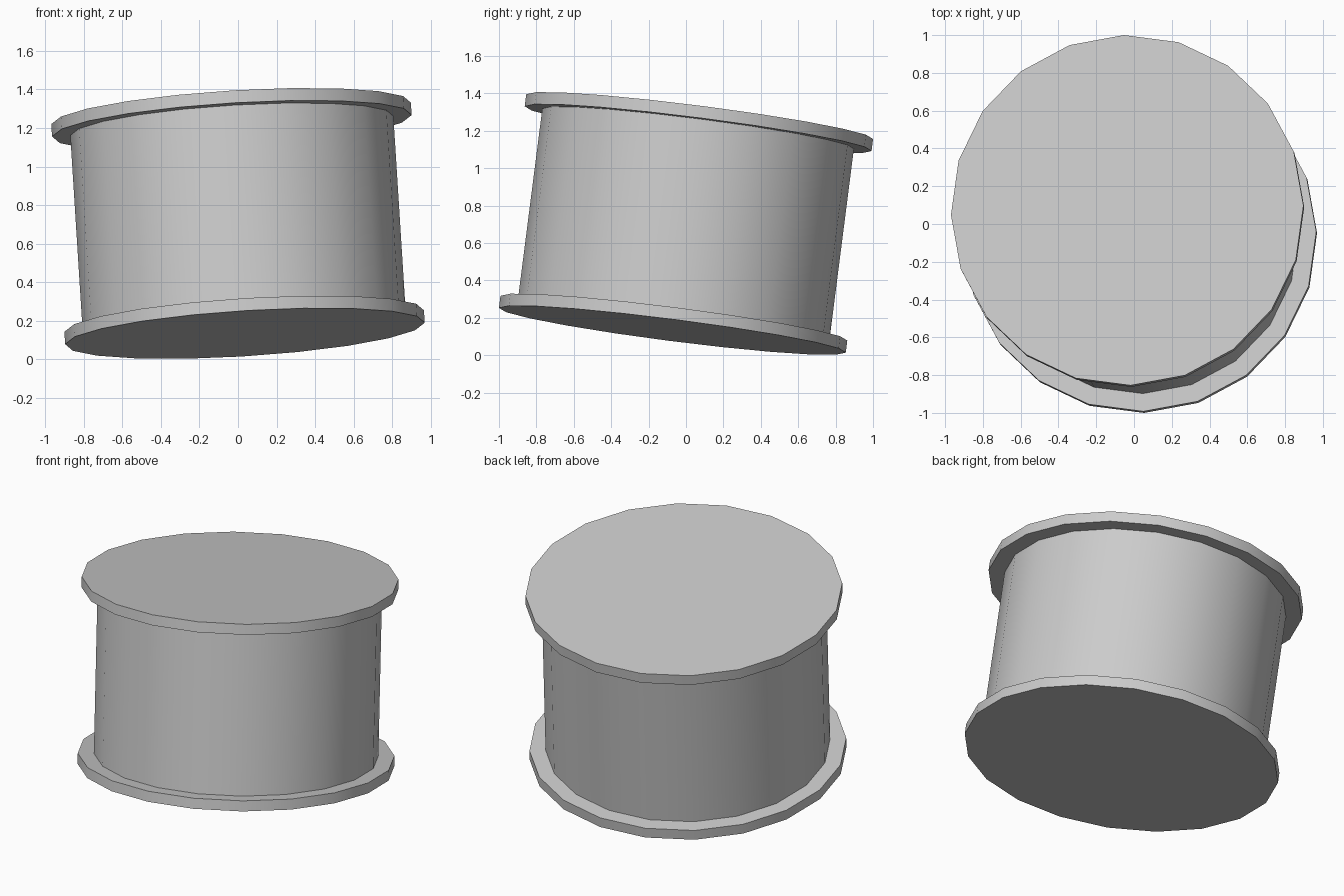
import bpy
from math import radians
from mathutils import Vector, Matrix

if "Cube" in bpy.data.objects:
    bpy.data.objects.remove(bpy.data.objects["Cube"])

SIDES = 20
FLANGE_R, DRUM_R, THICK = 0.935, 0.84, 0.065

# Leaning axis through the centres of both end faces
bottom = Vector((0.036, -0.073, 0.134))
top = Vector((-0.036, 0.073, 1.276))
axis = top - bottom
length = axis.length
tilt = (Vector((0, 0, 1)).rotation_difference(axis).to_matrix().to_4x4()
        @ Matrix.Rotation(radians(1.3), 4, 'Z')
        @ Matrix.Rotation(radians(90), 4, 'Z'))


def disc(name, radius, start, end, fill):
    """Cylinder spanning start..end along the leaning axis."""
    bpy.ops.mesh.primitive_cylinder_add(vertices=SIDES, radius=radius,
                                        depth=end - start, end_fill_type=fill)
    ob = bpy.context.object
    ob.name = name
    centre = bottom + axis.normalized() * (start + end) / 2
    ob.matrix_world = Matrix.Translation(centre) @ tilt
    bpy.ops.object.shade_smooth_by_angle(angle=radians(30))
    return ob


# Bottom flange, drum, top flange
disc("bottom_flange", FLANGE_R, 0, THICK, 'NGON')
disc("drum", DRUM_R, THICK, length - THICK, 'NOTHING')
disc("top_flange", FLANGE_R, length - THICK, length, 'NGON')
